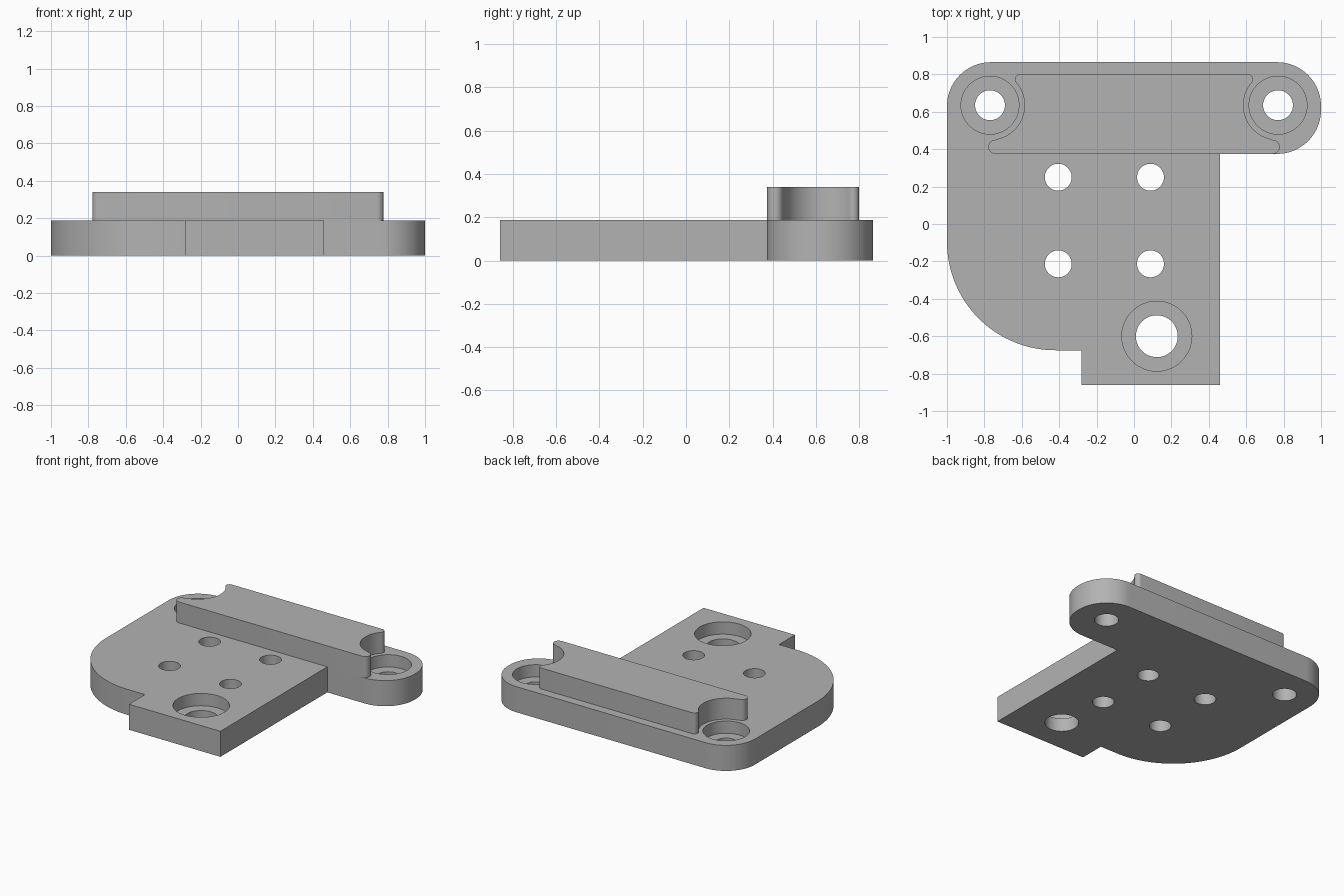
import bpy
import bmesh
from math import cos, sin, radians, atan2, degrees

cube = bpy.data.objects.get("Cube")
if cube:
    bpy.data.objects.remove(cube, do_unlink=True)

grey = bpy.data.materials.new("machined grey")
grey.use_nodes = True
colour = (0.45, 0.45, 0.45, 1)
grey.diffuse_color = colour
grey.node_tree.nodes["Principled BSDF"].inputs["Base Color"].default_value = colour

PLATE_TOP, RAIL_TOP, BORE_FLOOR = 0.187, 0.34, 0.097
EAR_X, EAR_Y = 0.77, 0.635


def arc(x, y, r, start, end, steps=20):
    """Points on an arc, angles in degrees."""
    angles = [radians(start + (end - start) * i / steps) for i in range(steps + 1)]
    return [(x + r * cos(a), y + r * sin(a)) for a in angles]


def prism(name, outline, bottom, top):
    """Extrude a counter-clockwise outline between two heights."""
    bm = bmesh.new()
    face = bm.faces.new([bm.verts.new((x, y, bottom)) for x, y in outline])
    extruded = bmesh.ops.extrude_face_region(bm, geom=[face])["geom"]
    moved = [v for v in extruded if isinstance(v, bmesh.types.BMVert)]
    bmesh.ops.translate(bm, verts=moved, vec=(0, 0, top - bottom))
    bmesh.ops.recalc_face_normals(bm, faces=bm.faces)
    mesh = bpy.data.meshes.new(name)
    bm.to_mesh(mesh)
    bm.free()
    mesh.materials.append(grey)
    obj = bpy.data.objects.new(name, mesh)
    bpy.context.collection.objects.link(obj)
    return obj


def activate(obj):
    bpy.ops.object.select_all(action="DESELECT")
    obj.select_set(True)
    bpy.context.view_layer.objects.active = obj


def drill(target, x, y, r, bottom):
    """Cut a round hole from above down to the given height."""
    cutter = prism("hole_cutter", arc(x, y, r, 0, 360, 48)[:-1], bottom, 0.5)
    cutter.hide_render = True
    cut = target.modifiers.new("hole", "BOOLEAN")
    cut.operation, cut.solver, cut.object = "DIFFERENCE", "EXACT", cutter
    activate(target)
    bpy.ops.object.modifier_apply(modifier=cut.name)
    bpy.data.objects.remove(cutter, do_unlink=True)


# Base plate with rounded ears, one large rounded corner and a front tab
outline = (
    arc(0.765, 0.61, 0.235, -90, 0)
    + arc(0.765, 0.63, 0.235, 0, 90)
    + arc(-0.765, 0.63, 0.235, 90, 180)
    + arc(-0.42, -0.095, 0.58, 180, 270, 32)
    + [(-0.28, -0.675), (-0.28, -0.86), (0.46, -0.86), (0.46, 0.375)]
)
plate = prism("base_plate", outline, 0, PLATE_TOP)

# Four plain mounting holes
for x in (-0.405, 0.088):
    for y in (-0.213, 0.25):
        drill(plate, x, y, 0.072, -0.1)

# Counterbored holes in the ears and the tab
for x, y, r, bore in ((-EAR_X, EAR_Y, 0.08, 0.155), (EAR_X, EAR_Y, 0.08, 0.155),
                      (0.122, -0.6, 0.112, 0.187)):
    drill(plate, x, y, bore, BORE_FLOOR)
    drill(plate, x, y, r, -0.1)

# Raised rail: round tips joined by a concave bite around each ear hole
low_x, low_y, low_r = 0.742, 0.412, 0.037
high_x, high_y, high_r = 0.61, 0.773, 0.027
low = degrees(atan2(low_y - EAR_Y, low_x - EAR_X)) + 360
high = degrees(atan2(high_y - EAR_Y, high_x - EAR_X))
right = (
    arc(low_x, low_y, low_r, -90, low - 180, 12)
    + arc(EAR_X, EAR_Y, 0.185, low, high, 24)[1:-1]
    + arc(high_x, high_y, high_r, high - 180, 90, 12)
)
left = [(-x, y) for x, y in reversed(right)]
rail = prism("raised_rail", right + left, PLATE_TOP, RAIL_TOP)

for part in (plate, rail):
    activate(part)
    bpy.ops.object.shade_smooth_by_angle(angle=radians(30))
